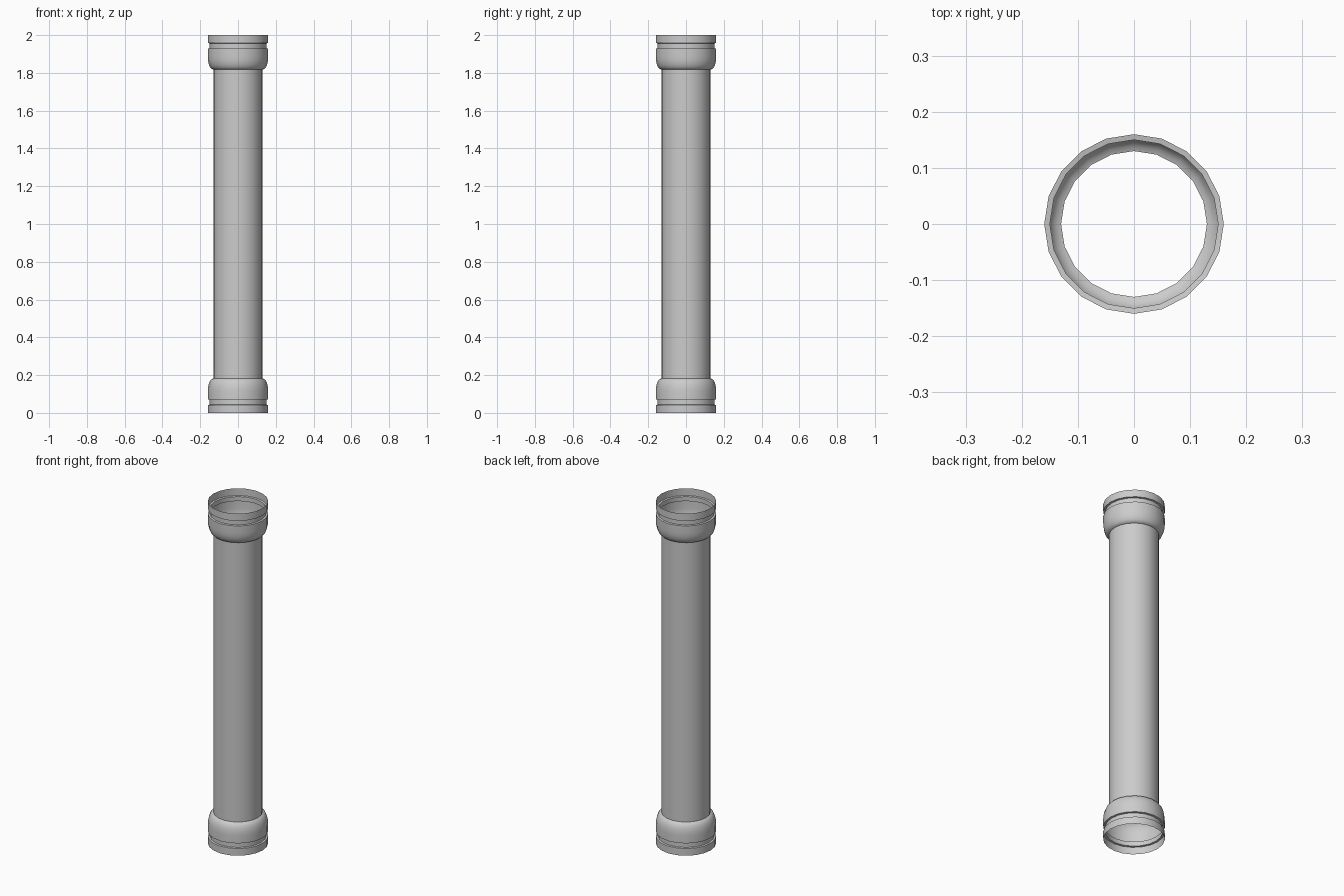
import bpy, bmesh, math

if "Cube" in bpy.data.objects:
    bpy.data.objects.remove(bpy.data.objects["Cube"])

SIDES = 20

# Half profile (radius, height): end collar, groove, rounded socket, shaft
half = [(0.16, 0.0), (0.16, 0.042), (0.15, 0.044), (0.15, 0.07), (0.16, 0.072)]
for i in range(6):
    a = math.radians(90 * i / 5)
    half.append((0.13 + 0.03 * math.cos(a), 0.115 + 0.068 * math.sin(a)))
# Mirror it for the top end
profile = half + [(r, 2 - z) for r, z in reversed(half)]

# Open pipe: one thin skin revolved around z
bm = bmesh.new()
rings = []
for r, z in profile:
    rings.append([bm.verts.new((r * math.cos(2 * math.pi * k / SIDES),
                                r * math.sin(2 * math.pi * k / SIDES), z))
                  for k in range(SIDES)])
for low, high in zip(rings, rings[1:]):
    for k in range(SIDES):
        n = (k + 1) % SIDES
        bm.faces.new((low[k], low[n], high[n], high[k]))

mesh = bpy.data.meshes.new("pipe")
bm.to_mesh(mesh)
bm.free()
pipe = bpy.data.objects.new("pipe", mesh)
bpy.context.collection.objects.link(pipe)
bpy.context.view_layer.objects.active = pipe
pipe.select_set(True)
bpy.ops.object.shade_smooth_by_angle(angle=math.radians(35))
